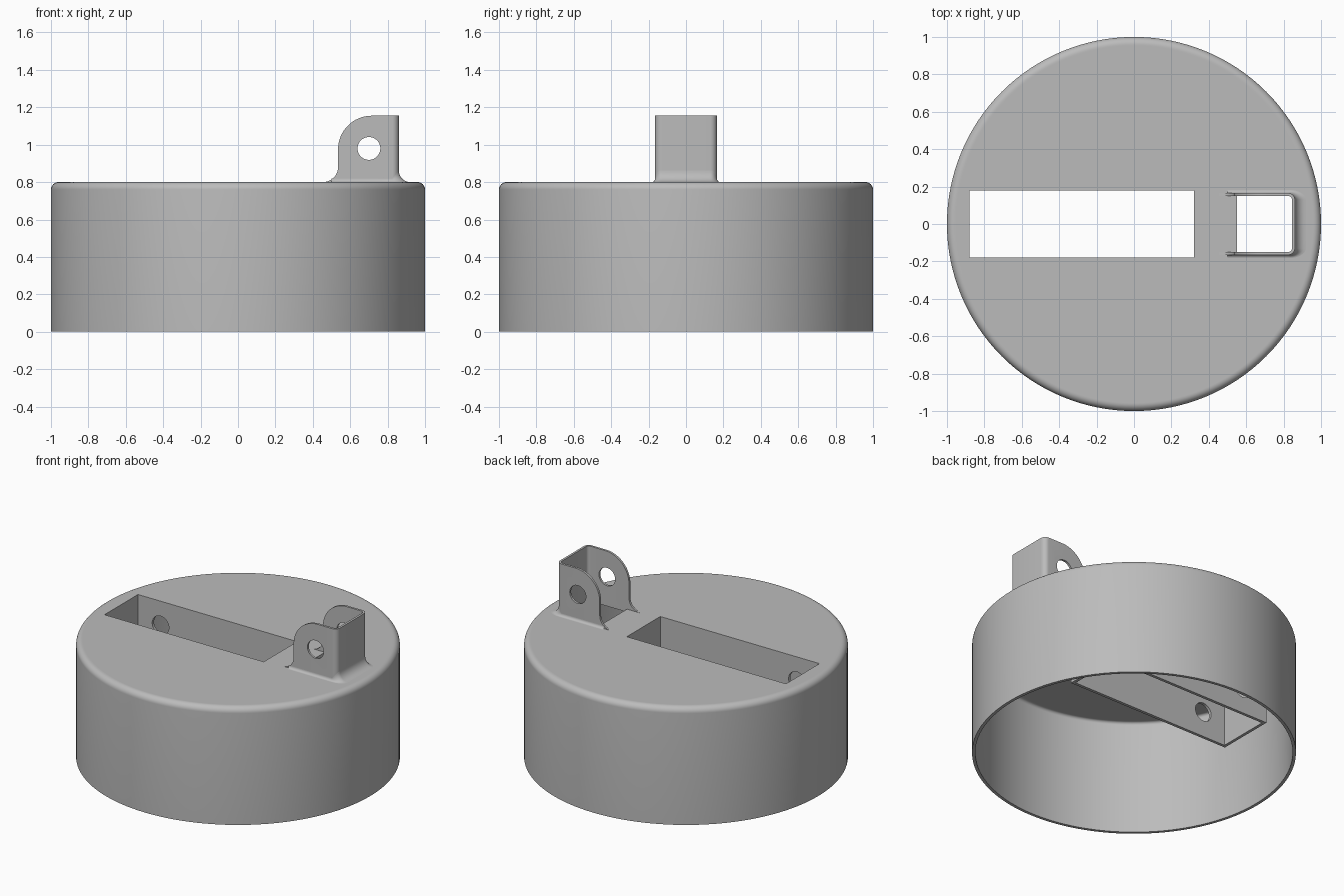
import bpy, bmesh
from math import sin, cos, pi, radians
from mathutils import Matrix, Vector

cube = bpy.data.objects.get("Cube")
if cube:
    bpy.data.objects.remove(cube)

grey = bpy.data.materials.new("plain_grey")
grey.use_nodes = True
tone = (0.5, 0.5, 0.5, 1)
grey.diffuse_color = tone
grey.node_tree.nodes["Principled BSDF"].inputs["Base Color"].default_value = tone


def make(name, bm):
    bmesh.ops.recalc_face_normals(bm, faces=bm.faces)
    mesh = bpy.data.meshes.new(name)
    bm.to_mesh(mesh)
    bm.free()
    mesh.materials.append(grey)
    obj = bpy.data.objects.new(name, mesh)
    bpy.context.collection.objects.link(obj)
    return obj


def select(obj):
    bpy.ops.object.select_all(action='DESELECT')
    obj.select_set(True)
    bpy.context.view_layer.objects.active = obj


def combine(obj, tool, operation='DIFFERENCE'):
    tool.hide_render = True
    mod = obj.modifiers.new("cut", 'BOOLEAN')
    mod.operation, mod.solver, mod.object = operation, 'EXACT', tool
    select(obj)
    bpy.ops.object.modifier_apply(modifier=mod.name)
    bpy.data.objects.remove(tool)


def smooth(obj, angle=30):
    select(obj)
    bpy.ops.object.shade_smooth_by_angle(angle=radians(angle))


def box(name, x0, x1, half_y, z0, z1):
    bm = bmesh.new()
    bmesh.ops.create_cube(bm, size=1)
    bmesh.ops.scale(bm, vec=(x1 - x0, 2 * half_y, z1 - z0), verts=bm.verts)
    bmesh.ops.translate(bm, vec=((x0 + x1) / 2, 0, (z0 + z1) / 2), verts=bm.verts)
    return make(name, bm)


def prism(name, points, direction):
    bm = bmesh.new()
    face = bm.faces.new([bm.verts.new(p) for p in points])
    new = bmesh.ops.extrude_face_region(bm, geom=[face])["geom"]
    bmesh.ops.translate(bm, vec=direction,
                        verts=[v for v in new if isinstance(v, bmesh.types.BMVert)])
    return make(name, bm)


def pin(name, x, z, radius):
    bm = bmesh.new()
    bmesh.ops.create_cone(bm, cap_ends=True, segments=48, radius1=radius, radius2=radius,
                          depth=1, matrix=Matrix.Translation((x, 0, z)) @ Matrix.Rotation(pi / 2, 4, 'X'))
    return make(name, bm)


def arc(cx, cy, r, start, end, steps):
    angles = [radians(start + (end - start) * i / steps) for i in range(steps + 1)]
    return [(cx + r * cos(a), cy + r * sin(a)) for a in angles]


wall, top = 0.02, 0.8
slot = (-0.88, 0.32)

# Hollow cap: outer and inner profile turned around z
bend = 0.04
outer = arc(1 - bend, top - bend, bend, 0, 90, 8)
inner = arc(1 - bend, top - bend, bend - wall, 90, 0, 6)
profile = ([(1 - wall, 0), (1, 0)] + outer + [(0.955, top), (0, top)],
           [(0, top - wall), (0.955, top - wall)] + inner + [(1 - wall, 0)])
bm = bmesh.new()
for line in profile:
    verts = [bm.verts.new((r, 0, z)) for r, z in line]
    edges = [bm.edges.new(pair) for pair in zip(verts, verts[1:])]
    bmesh.ops.spin(bm, geom=verts + edges, cent=(0, 0, 0), axis=(0, 0, 1),
                   angle=2 * pi, steps=128)
bmesh.ops.remove_doubles(bm, verts=bm.verts, dist=0.0001)
cap = make("cap_shell", bm)
combine(cap, box("slot_cutter", *slot, 0.18, 0.6, 1))
combine(cap, box("bracket_opening_cutter", 0.55, 0.845, 0.15, 0.6, 1))
smooth(cap)

# Open channel below the slot, with a cross hole
channel = box("slot_channel", slot[0] - wall, slot[1] + wall, 0.18 + wall, 0.46, top - wall)
combine(channel, box("channel_cutter", *slot, 0.18, 0.3, 1))
combine(channel, pin("channel_hole_cutter", -0.71, 0.635, 0.063))
smooth(channel)

# U-shaped bracket: plan outline trimmed by the side profile
thick, back, side, corner = 0.015, 0.86, 0.165, 0.035
half = arc(back - corner, side - corner, corner, 90, 0, 8)
outside = half + [(x, -y) for x, y in reversed(half)]
r_in = corner - thick
half = arc(back - corner, side - corner, r_in, 90, 0, 6)
inside = half + [(x, -y) for x, y in reversed(half)]
front = 0.44
plan = ([(front, side)] + outside + [(front, -side), (front, thick - side)]
        + inside[::-1] + [(front, side - thick)])
bracket = prism("hinge_bracket", [(x, y, top - 0.01) for x, y in plan], (0, 0, 0.365))
outline = (arc(0.455, 0.88, 0.08, -90, 0, 8) + arc(0.715, 0.975, 0.18, 180, 90, 16)
           + [(0.9, 1.155), (0.9, 0.78), (0.455, 0.78)])
combine(bracket, prism("outline_cutter", [(x, -0.3, z) for x, z in outline], (0, 0.6, 0)),
        'INTERSECT')
combine(bracket, pin("bracket_hole_cutter", 0.7, 0.98, 0.061))
smooth(bracket)

# Concave fillet around the bracket foot, wide at the back and narrow at the sides
bm = bmesh.new()
steps = 8
path = [(0.5, side, 0, 1)]
for x, y in outside:
    s = 1 if y > 0 else -1
    n = Vector((x - back + corner, y - s * (side - corner))).normalized()
    path.append((x, y, n.x, n.y))
path.append((0.5, -side, 0, -1))
rows = []
for x, y, nx, ny in path:
    rise = 0.018 + 0.045 * nx
    row = []
    for i in range(steps + 1):
        a = pi / 2 * i / steps
        out, up = 1 - cos(a), 1 - sin(a)
        row.append(bm.verts.new((x + nx * 0.06 * out, y + ny * 0.018 * out, top + rise * up)))
    rows.append(row)
for a, b in zip(rows, rows[1:]):
    for i in range(steps):
        bm.faces.new((a[i], b[i], b[i + 1], a[i + 1]))
fillet = make("bracket_foot_fillet", bm)
if fillet.data.polygons[0].normal.y < 0:
    fillet.data.flip_normals()
smooth(fillet, 60)
